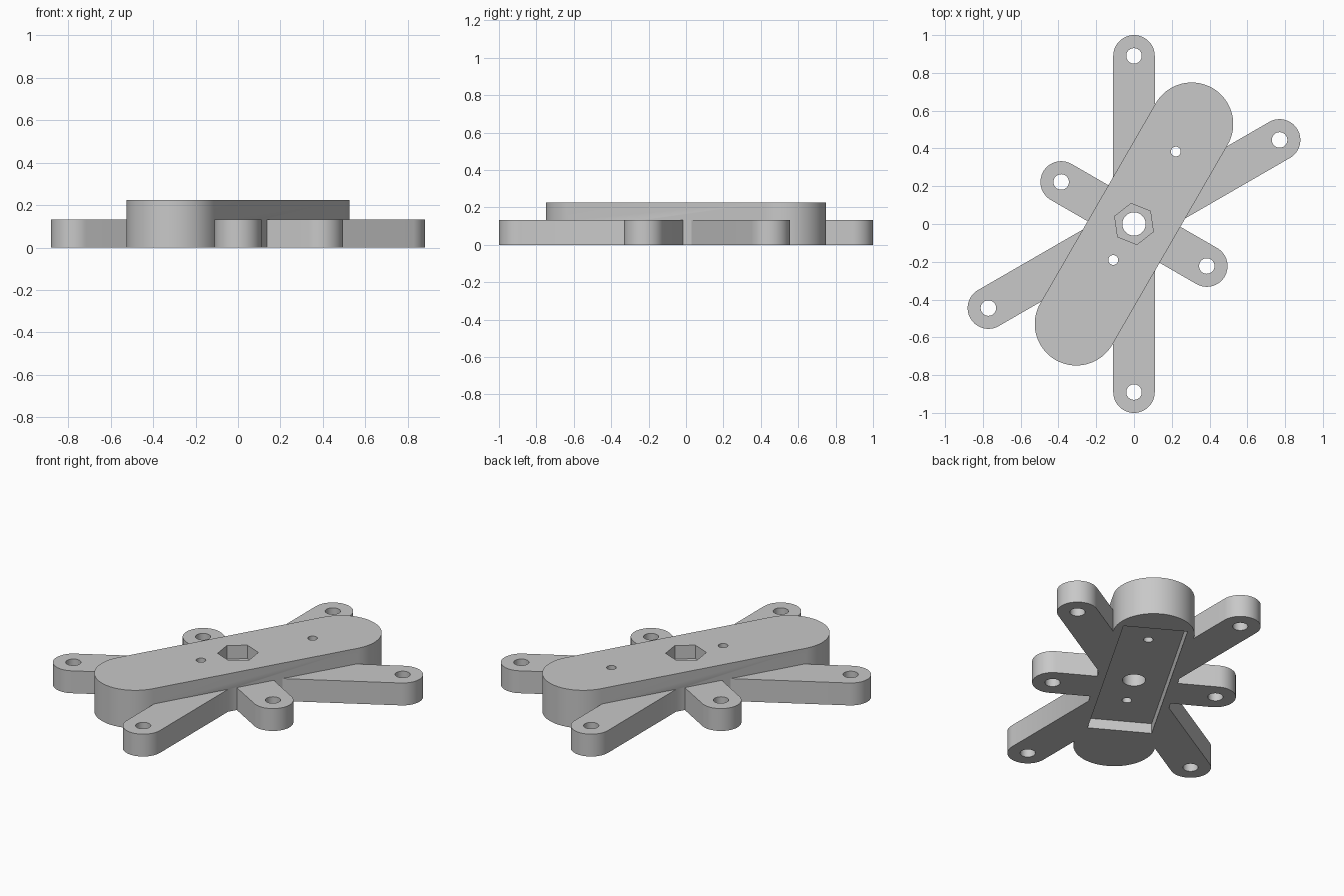
import bpy, bmesh, math
from mathutils import Vector

cube = bpy.data.objects.get("Cube")
if cube:
    bpy.data.objects.remove(cube, do_unlink=True)

TILT = math.radians(60)          # direction of the main body
AXIS = Vector((math.cos(TILT), math.sin(TILT), 0))
BODY_TOP, ARM_TOP, POCKET_TOP = 0.225, 0.133, 0.06

grey = bpy.data.materials.new("light grey")
grey.use_nodes = True
colour = (0.58, 0.58, 0.58, 1)
grey.diffuse_color = colour
grey.node_tree.nodes["Principled BSDF"].inputs["Base Color"].default_value = colour


def prism(name, outline, low, high):
    """Extrude a flat outline from one height to another."""
    bm = bmesh.new()
    face = bm.faces.new([bm.verts.new((x, y, low)) for x, y in outline])
    new = bmesh.ops.extrude_face_region(bm, geom=[face])["geom"]
    top = [v for v in new if isinstance(v, bmesh.types.BMVert)]
    bmesh.ops.translate(bm, verts=top, vec=(0, 0, high - low))
    bmesh.ops.recalc_face_normals(bm, faces=bm.faces)
    mesh = bpy.data.meshes.new(name)
    bm.to_mesh(mesh)
    bm.free()
    mesh.materials.append(grey)
    obj = bpy.data.objects.new(name, mesh)
    bpy.context.collection.objects.link(obj)
    return obj


def ring(centre, radius, count=48, start=0.0):
    return [(centre[0] + radius * math.cos(start + math.tau * i / count),
             centre[1] + radius * math.sin(start + math.tau * i / count))
            for i in range(count)]


def slot(angle, reach, radius, steps=32):
    """Round-ended bar outline through the origin."""
    points = []
    for side in (0, math.pi):
        cx, cy = reach * math.cos(angle + side), reach * math.sin(angle + side)
        for i in range(steps + 1):
            a = angle + side - math.pi / 2 + math.pi * i / steps
            points.append((cx + radius * math.cos(a), cy + radius * math.sin(a)))
    return points


def combine(target, tool, operation):
    mod = target.modifiers.new(operation.lower(), 'BOOLEAN')
    mod.operation, mod.solver, mod.object = operation, 'EXACT', tool
    bpy.context.view_layer.objects.active = target
    bpy.ops.object.modifier_apply(modifier=mod.name)
    bpy.data.objects.remove(tool, do_unlink=True)


# Main round-ended body
horn = prism("mounting_arm_body", slot(TILT, 0.611, 0.22), 0, BODY_TOP)

# Three crossed arm bars, long, long and short
arms = [(math.radians(90), 0.89), (math.radians(30), 0.89), (math.radians(-30), 0.445)]
for angle, reach in arms:
    combine(horn, prism("arm", slot(angle, reach, 0.11), 0, ARM_TOP), 'UNION')

# Off-centre rectangular pocket underneath
side = Vector((AXIS.y, -AXIS.x, 0))
corners = [AXIS * u + side * v for u, v in
           ((-0.445, -0.175), (0.668, -0.175), (0.668, 0.175), (-0.445, 0.175))]
combine(horn, prism("pocket_cutter", [c.xy for c in corners], -0.1, POCKET_TOP), 'DIFFERENCE')

# Hexagonal nut recess on top
hexagon = ring((0, 0), 0.11, 6, math.radians(38))
combine(horn, prism("nut_cutter", hexagon, BODY_TOP - 0.08, 0.4), 'DIFFERENCE')

# Centre bore, screw holes and arm holes
holes = [(Vector((0, 0, 0)), 0.062), (AXIS * 0.443, 0.026), (AXIS * -0.22, 0.026)]
for angle, reach in arms:
    end = Vector((math.cos(angle), math.sin(angle), 0)) * reach
    holes += [(end, 0.041), (-end, 0.041)]
for centre, radius in holes:
    combine(horn, prism("hole_cutter", ring(centre, radius), -0.1, 0.4), 'DIFFERENCE')

# Smooth round walls, crisp edges
bpy.ops.object.select_all(action='DESELECT')
horn.select_set(True)
bpy.context.view_layer.objects.active = horn
bpy.ops.object.shade_smooth_by_angle(angle=math.radians(30))
